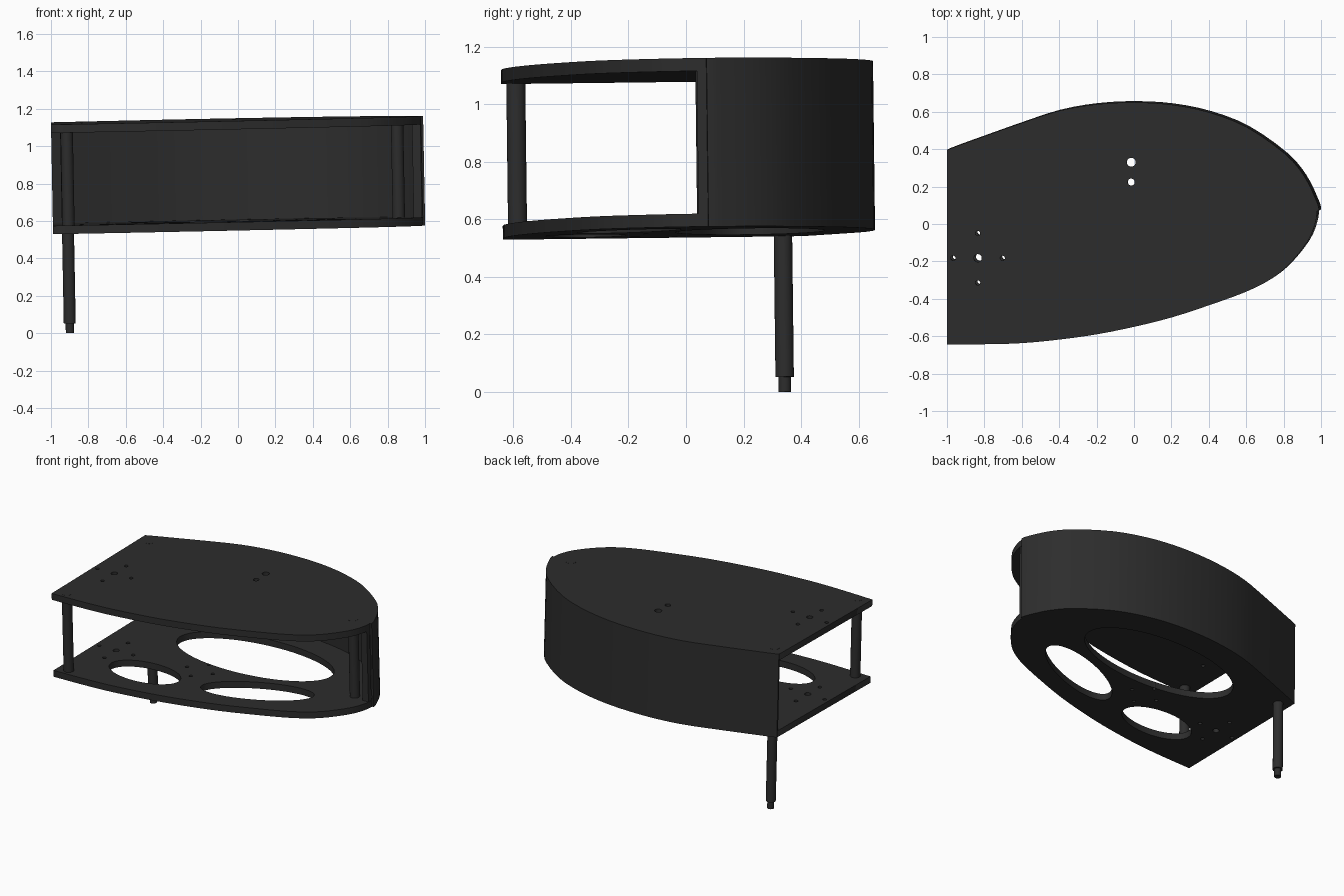
import bpy, bmesh, math
from mathutils import Vector, Matrix, Euler

if "Cube" in bpy.data.objects:
    bpy.data.objects.remove(bpy.data.objects["Cube"])

# One dark grey for the whole model
grey = bpy.data.materials.new("dark_grey")
grey.diffuse_color = (0.026, 0.026, 0.026, 1)
grey.use_nodes = True
grey.node_tree.nodes["Principled BSDF"].inputs["Base Color"].default_value = grey.diffuse_color

# The whole assembly leans slightly; parts are made level, then tilted
TILT = Matrix.Translation((0.011, 0.007, 0.556)) @ Euler((0.012, -0.019, 0)).to_matrix().to_4x4()
THICK, TOP = 0.045, 0.586


def finish(name, bm, smooth=True):
    bmesh.ops.remove_doubles(bm, verts=bm.verts, dist=1e-5)
    bmesh.ops.recalc_face_normals(bm, faces=bm.faces)
    bm.transform(TILT)
    me = bpy.data.meshes.new(name)
    bm.to_mesh(me)
    bm.free()
    me.materials.clear()
    me.materials.append(grey)
    ob = bpy.data.objects.new(name, me)
    bpy.context.collection.objects.link(ob)
    if smooth:
        bpy.ops.object.select_all(action='DESELECT')
        ob.select_set(True)
        bpy.context.view_layer.objects.active = ob
        bpy.ops.object.shade_smooth_by_angle(angle=math.radians(25))
    return ob


def spline(keys, steps=3):
    """Catmull-Rom curve through the key points."""
    p = [Vector(k) for k in keys]
    p = [2 * p[0] - p[1]] + p + [2 * p[-1] - p[-2]]
    out = []
    for a, b, c, d in zip(p, p[1:], p[2:], p[3:]):
        for i in range(steps):
            t = i / steps
            out.append(0.5 * (2 * b + (c - a) * t + (2 * a - 5 * b + 4 * c - d) * t * t
                              + (3 * b - a - 3 * c + d) * t ** 3))
    return out + [p[-2]]


def ellipse(x, y, rx, ry=None, deg=0, n=16):
    ry = ry or rx
    rot = Matrix.Rotation(math.radians(deg), 2)
    return [Vector((x, y)) + rot @ Vector((rx * math.cos(2 * math.pi * i / n),
                                           ry * math.sin(2 * math.pi * i / n))) for i in range(n)]


def plate(name, outline, holes, z):
    """Flat sheet with holes, filled from a 2D curve."""
    cu = bpy.data.curves.new(name, 'CURVE')
    cu.dimensions, cu.fill_mode, cu.extrude = '2D', 'BOTH', THICK / 2
    for loop in [outline] + holes:
        s = cu.splines.new('POLY')
        s.points.add(len(loop) - 1)
        for pt, co in zip(s.points, loop):
            pt.co = (co.x, co.y, 0, 1)
        s.use_cyclic_u = True
    tmp = bpy.data.objects.new(name + "_curve", cu)
    bpy.context.collection.objects.link(tmp)
    bpy.context.view_layer.update()
    me = bpy.data.meshes.new_from_object(tmp.evaluated_get(bpy.context.evaluated_depsgraph_get()))
    bm = bmesh.new()
    bm.from_mesh(me)
    bpy.data.objects.remove(tmp)
    bpy.data.meshes.remove(me)
    bpy.data.curves.remove(cu)
    bm.transform(Matrix.Translation((0, 0, z + THICK / 2)))
    return finish(name, bm, False)


def rod(name, x, y, sections):
    """Stacked cylinders: (radius, z_low, z_high)."""
    bm = bmesh.new()
    for r, lo, hi in sections:
        bmesh.ops.create_cone(bm, cap_ends=True, segments=24, radius1=r, radius2=r,
                              depth=hi - lo, matrix=Matrix.Translation((x, y, (lo + hi) / 2)))
    return finish(name, bm)


# Teardrop outline: straight left edge, bulging back, rounded right end
outline = spline([(-1, .385), (-.8, .457), (-.6, .528), (-.4, .593), (-.2, .628), (0, .638),
                  (.2, .626), (.4, .585), (.6, .506), (.8, .366), (.9, .25), (.96, .13),
                  (.978, .07), (.968, 0), (.93, -.09), (.84, -.205), (.74, -.29), (.6, -.362),
                  (.4, -.435), (.2, -.5), (0, -.55), (-.2, -.59), (-.4, -.618),
                  (-.6, -.637), (-.8, -.643), (-1, -.643)])


# Small bolt patterns
def bolt_cross(x, y, d, r):
    return [ellipse(x + dx, y + dy, r, n=12) for dx, dy in ((d, 0), (-d, 0), (0, d), (0, -d))]


mount = [ellipse(-.835, -.182, .021)] + bolt_cross(-.835, -.182, .132, .013)
lightening = [ellipse(-.03, .215, .58, .26, 1, 64), ellipse(.28, -.205, .372, .13, 21.5, 64),
              ellipse(-.49, -.355, .262, .14, 0, 48)]

# Plates
plate("bottom_plate", outline, mount + lightening + bolt_cross(-.21, -.145, .1, .012), 0)
plate("top_plate", outline, mount + [ellipse(-.015, .33, .024), ellipse(-.015, .224, .019)], TOP - THICK)

# Curved back wall, wrapped round the plate edges
path = [p for p in outline[:outline.index(max(outline, key=lambda q: q.x)) + 1]]
bm = bmesh.new()
rings = []
for i, p in enumerate(path):
    t = (path[min(i + 1, len(path) - 1)] - path[max(i - 1, 0)]).normalized()
    out = p + Vector((-t.y, t.x)) * .012
    if i == 0:
        out.x = p.x
    rings.append([bm.verts.new((q.x, q.y, z)) for q, z in ((p, 0), (out, 0), (out, TOP), (p, TOP))])
for a, b in zip(rings, rings[1:]):
    for k in range(4):
        bm.faces.new((a[k], a[(k + 1) % 4], b[(k + 1) % 4], b[k]))
bm.faces.new(rings[0])
bm.faces.new(rings[-1])
finish("back_wall", bm)

# Upright lip closing the wall's free end, between the plates
bm = bmesh.new()
bmesh.ops.create_cube(bm, size=1, matrix=Matrix.Translation((.952, .054, TOP / 2))
                      @ Matrix.Diagonal((.045, .034, TOP - 2 * THICK, 1)))
finish("wall_end_lip", bm, False)

# Spacer rods and the long leg with its stepped tip
rod("front_spacer", -.917, -.592, [(.033, .001, TOP + .001)])
rod("end_spacer", .85, .065, [(.033, .001, TOP + .001)])
rod("leg", -.92, .33, [(.032, -.49, TOP + .001), (.022, -.542, -.489)])
